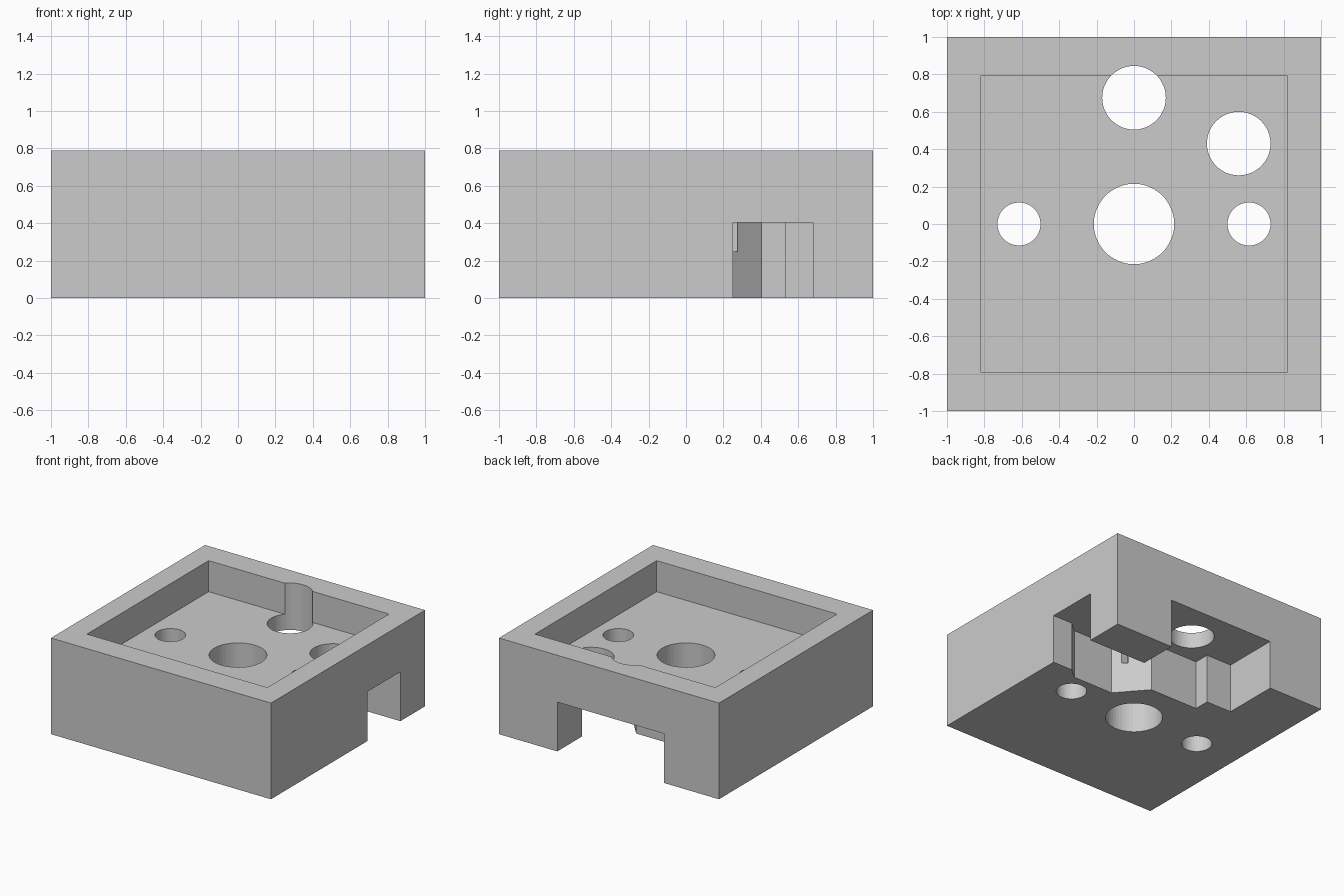
import bpy
import bmesh
from mathutils import Matrix
from math import pi, cos, sin

default = bpy.data.objects.get("Cube")
if default:
    bpy.data.objects.remove(default, do_unlink=True)

HEIGHT = 0.79
POCKET_FLOOR = 0.535
CHANNEL_TOP = 0.405

grey = bpy.data.materials.new("plain_grey")
grey.use_nodes = True
grey.diffuse_color = (0.6, 0.6, 0.6, 1)
grey.node_tree.nodes["Principled BSDF"].inputs["Base Color"].default_value = grey.diffuse_color


def prism(name, outline, bottom, top):
    """Extrude a counter-clockwise plan outline between two heights."""
    bm = bmesh.new()
    face = bm.faces.new([bm.verts.new((x, y, bottom)) for x, y in outline])
    grown = bmesh.ops.extrude_face_region(bm, geom=[face])["geom"]
    moved = [v for v in grown if isinstance(v, bmesh.types.BMVert)]
    bmesh.ops.translate(bm, verts=moved, vec=(0, 0, top - bottom))
    bmesh.ops.recalc_face_normals(bm, faces=bm.faces)
    mesh = bpy.data.meshes.new(name)
    bm.to_mesh(mesh)
    bm.free()
    mesh.materials.append(grey)
    obj = bpy.data.objects.new(name, mesh)
    bpy.context.collection.objects.link(obj)
    return obj


def rectangle(x0, x1, y0, y1):
    return [(x0, y0), (x1, y0), (x1, y1), (x0, y1)]


def circle(x, y, radius, sides=48):
    turns = [2 * pi * i / sides for i in range(sides)]
    return [(x + radius * cos(a), y + radius * sin(a)) for a in turns]


def cut(target, cutter):
    """Subtract the cutter from the target and discard it."""
    cutter.hide_render = True
    mod = target.modifiers.new(cutter.name, "BOOLEAN")
    mod.operation = "DIFFERENCE"
    mod.solver = "EXACT"
    mod.object = cutter
    with bpy.context.temp_override(object=target, active_object=target):
        bpy.ops.object.modifier_apply(modifier=mod.name)
    bpy.data.objects.remove(cutter, do_unlink=True)


# Solid block
block = prism("housing_block", rectangle(-1, 1, -1, 1), 0, HEIGHT)

# Shallow tray in the top
cut(block, prism("top_pocket", rectangle(-0.82, 0.82, -0.79, 0.79), POCKET_FLOOR, 1))

# Bent channel underneath, open at the side and the back
channel = [
    (1.1, 0.25), (1.1, 0.68), (0.47, 0.68), (0.47, 1.1), (-0.5, 1.1), (-0.5, 0.535),
    (-0.27, 0.535), (-0.27, 0.405), (0.17, 0.405), (0.37, 0.176), (0.735, 0.176), (0.82, 0.25),
]
cut(block, prism("bottom_channel", channel, -0.1, CHANNEL_TOP))

# Small notch in the slanted channel wall
cut(block, prism("wall_notch", rectangle(0.26, 0.4, 0.235, 0.275), 0.25, CHANNEL_TOP - 0.002))

# Round holes through the full height
holes = [
    (0, 0, 0.215),
    (-0.615, 0, 0.115),
    (0.615, 0, 0.115),
    (0, 0.675, 0.17),
    (0.56, 0.43, 0.17),
]
for x, y, radius in holes:
    cut(block, prism("round_hole", circle(x, y, radius), -0.1, 1))
